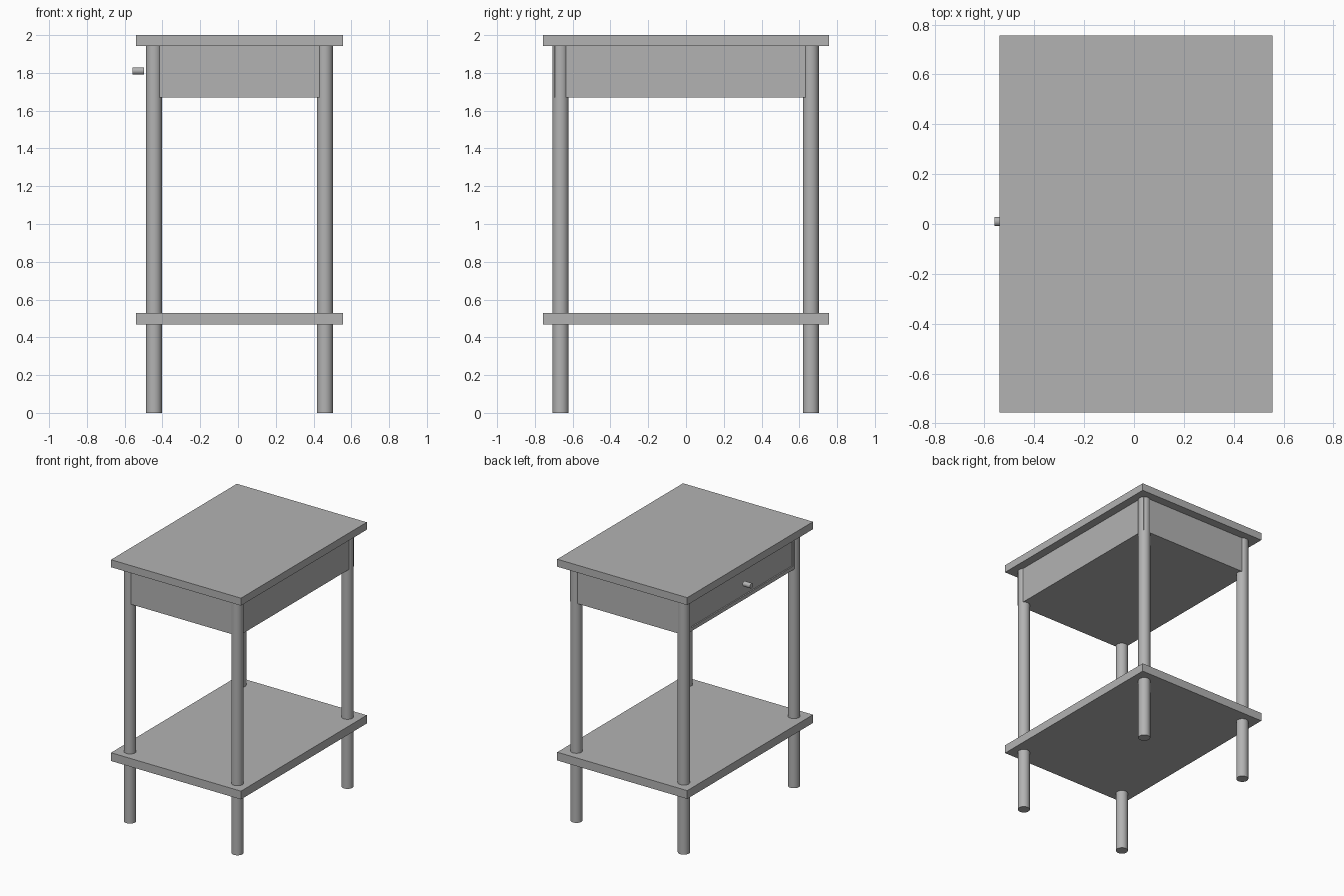
import bpy
from math import radians

cube = bpy.data.objects.get("Cube")
if cube:
    bpy.data.objects.remove(cube, do_unlink=True)

grey = bpy.data.materials.new("plain_grey")
grey.use_nodes = True
COLOR = (0.45, 0.45, 0.45, 1)
grey.diffuse_color = COLOR
grey.node_tree.nodes["Principled BSDF"].inputs["Base Color"].default_value = COLOR


def box(name, low, high):
    """Box between two opposite corners."""
    center = [(a + b) / 2 for a, b in zip(low, high)]
    bpy.ops.mesh.primitive_cube_add(size=1, location=center)
    ob = bpy.context.object
    ob.name = name
    ob.scale = [b - a for a, b in zip(low, high)]
    bpy.ops.object.transform_apply(location=False, rotation=False, scale=True)
    ob.data.materials.append(grey)
    return ob


def rod(name, radius, length, center, rotation=(0, 0, 0)):
    """Smooth round bar with sharp rims."""
    bpy.ops.mesh.primitive_cylinder_add(vertices=48, radius=radius, depth=length,
                                        location=center, rotation=rotation)
    ob = bpy.context.object
    ob.name = name
    ob.data.materials.append(grey)
    bpy.ops.object.shade_smooth_by_angle(angle=radians(30))
    return ob


# Table top and lower shelf
for name, bottom, top in (("table_top", 1.943, 2.0), ("lower_shelf", 0.467, 0.53)):
    box(name, (-0.54, -0.757, bottom), (0.555, 0.757, top))

# Four round legs
LEG_TOP = 1.943
for side, x in (("right", -0.445), ("left", 0.46)):
    for end, y in (("front", -0.664), ("back", 0.661)):
        rod(f"{end}_{side}_leg", 0.0425, LEG_TOP, (x, y, LEG_TOP / 2))

# Drawer case with a shallow opening on the right side
case = box("drawer_case", (-0.473, -0.695, 1.67), (0.491, 0.692, 1.943))
opening = box("drawer_opening_cutter", (-0.6, -0.611, 1.698), (-0.463, 0.607, 1.92))
opening.hide_render = True
opening.hide_viewport = True
opening.display_type = 'WIRE'
cut = case.modifiers.new("drawer_opening", 'BOOLEAN')
cut.operation = 'DIFFERENCE'
cut.solver = 'EXACT'
cut.object = opening

# Drawer front sits inside the opening with a fine gap
box("drawer_front", (-0.468, -0.607, 1.702), (-0.455, 0.603, 1.916))

# Round drawer knob
rod("drawer_knob", 0.019, 0.063, (-0.528, 0.01, 1.81), (0, radians(90), 0))
